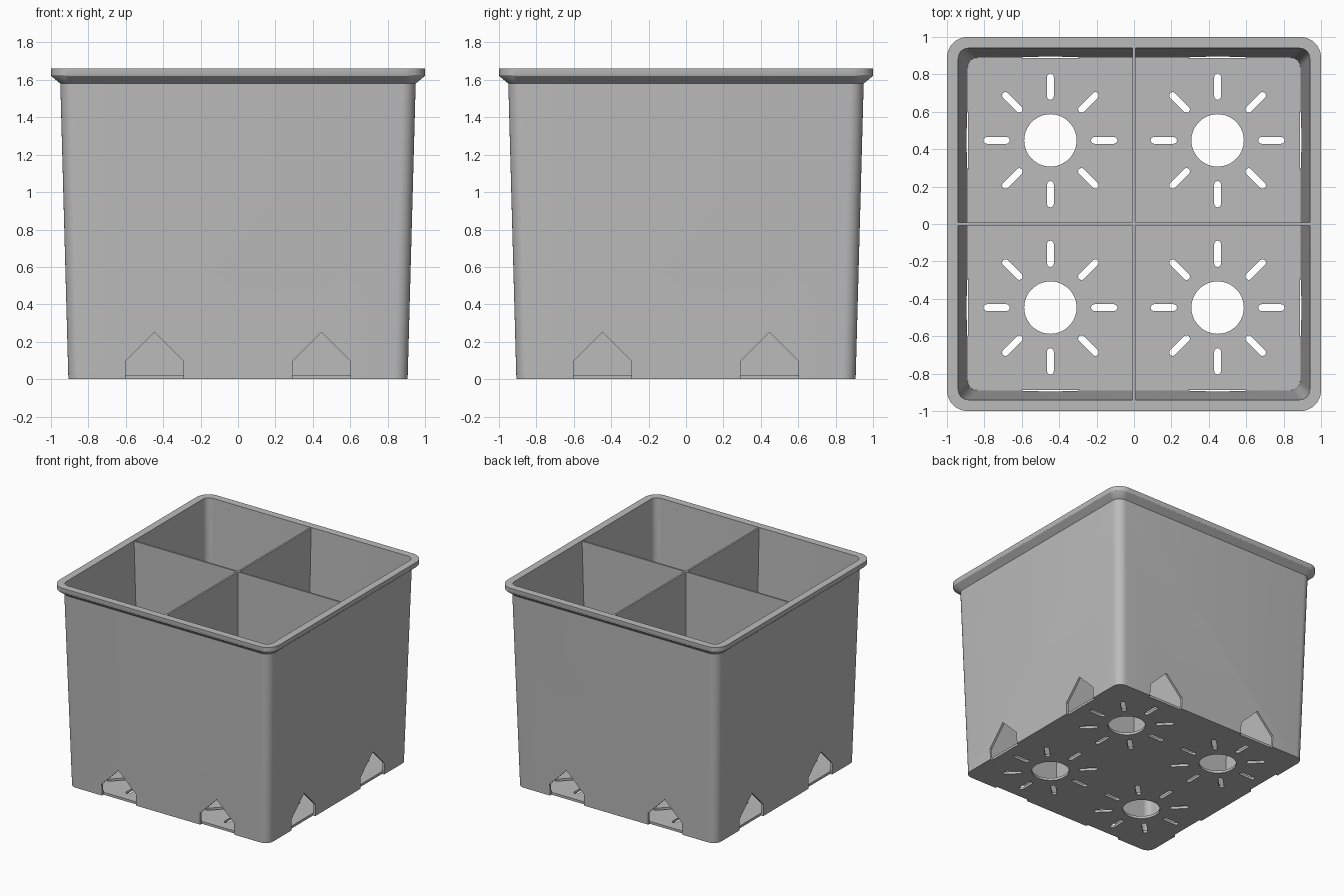
import bpy, bmesh, math
from mathutils import Matrix, Vector

cube = bpy.data.objects.get("Cube")
if cube:
    bpy.data.objects.remove(cube, do_unlink=True)

HEIGHT, FLOOR = 1.66, 0.02
CELL = 0.447          # centre of each compartment

grey = bpy.data.materials.new("grey_plastic")
grey.use_nodes = True
colour = (0.5, 0.5, 0.5, 1)
grey.diffuse_color = colour
grey.node_tree.nodes["Principled BSDF"].inputs["Base Color"].default_value = colour


def make_object(name, bm):
    bmesh.ops.recalc_face_normals(bm, faces=bm.faces)
    mesh = bpy.data.meshes.new(name)
    bm.to_mesh(mesh)
    bm.free()
    mesh.materials.append(grey)
    obj = bpy.data.objects.new(name, mesh)
    bpy.context.collection.objects.link(obj)
    return obj


def rounded_square(half, radius, z, steps=8):
    points = []
    for corner in range(4):
        turn = Matrix.Rotation(corner * math.pi / 2, 3, 'Z')
        for i in range(steps + 1):
            a = math.pi / 2 * i / steps
            c = half - radius
            points.append(turn @ Vector((c + radius * math.cos(a), c + radius * math.sin(a), z)))
    return points


def add_prism(bm, outline, depth):
    """Close an outline into a solid pushed along the depth vector."""
    near = [bm.verts.new(p) for p in outline]
    far = [bm.verts.new(Vector(p) + Vector(depth)) for p in outline]
    bm.faces.new(near)
    bm.faces.new(far[::-1])
    for i in range(len(near)):
        j = (i + 1) % len(near)
        bm.faces.new((near[i], near[j], far[j], far[i]))


# Tapered pot with flared rim and hollow inside: half width, corner radius, height
profile = [(0.907, 0.07, 0), (0.95, 0.075, 1.58), (0.998, 0.11, 1.62), (1.0, 0.11, 1.625),
           (1.0, 0.11, HEIGHT), (0.94, 0.055, HEIGHT), (0.889, 0.05, FLOOR)]
bm = bmesh.new()
rings = [[bm.verts.new(p) for p in rounded_square(*row)] for row in profile]
for low, high in zip(rings, rings[1:]):
    for i in range(len(low)):
        j = (i + 1) % len(low)
        bm.faces.new((low[i], low[j], high[j], high[i]))
bm.faces.new(rings[0])
bm.faces.new(rings[-1])
pot = make_object("pot", bm)

# Drain holes: a round hole ringed by eight slots in each compartment
bm = bmesh.new()
deep = (0, 0, 0.1)
for sx in (-1, 1):
    for sy in (-1, 1):
        centre = Vector((sx * CELL, sy * CELL, -0.04))
        circle = [centre + Vector((0.14 * math.cos(a), 0.14 * math.sin(a), 0))
                  for a in (math.tau * i / 48 for i in range(48))]
        add_prism(bm, circle, deep)
        for k in range(8):
            turn = Matrix.Rotation(k * math.pi / 4, 3, 'Z')
            slot = []
            for end, start in ((0.34, -math.pi / 2), (0.235, math.pi / 2)):
                for i in range(7):
                    a = start + math.pi * i / 6
                    slot.append(centre + turn @ Vector((end + 0.018 * math.cos(a),
                                                        0.018 * math.sin(a), 0)))
            add_prism(bm, slot, deep)
drain_cutter = make_object("drain_cutter", bm)

# House-shaped vents through the foot of each wall
bm = bmesh.new()
house = [(-0.155, -0.05), (0.155, -0.05), (0.155, 0.095), (0, 0.25), (-0.155, 0.095)]
for side in range(4):
    turn = Matrix.Rotation(side * math.pi / 2, 3, 'Z')
    for s in (-1, 1):
        outline = [turn @ Vector((s * CELL + x, -0.888, z)) for x, z in house]
        add_prism(bm, outline, turn @ Vector((0, -0.1, 0)))
vent_cutter = make_object("vent_cutter", bm)

for cutter in (drain_cutter, vent_cutter):
    cutter.hide_render = True
    mod = pot.modifiers.new("cut", 'BOOLEAN')
    mod.operation, mod.solver, mod.object = 'DIFFERENCE', 'EXACT', cutter
    bpy.context.view_layer.objects.active = pot
    bpy.ops.object.modifier_apply(modifier=mod.name)
    bpy.data.objects.remove(cutter, do_unlink=True)

# Crossed divider walls
top = HEIGHT - 0.004
for name, angle in (("divider_across", 0), ("divider_lengthwise", math.pi / 2)):
    turn = Matrix.Rotation(angle, 3, 'Z')
    outline = [(-0.893, FLOOR - 0.005), (0.893, FLOOR - 0.005), (0.943, top), (-0.943, top)]
    bm = bmesh.new()
    add_prism(bm, [turn @ Vector((x, -0.007, z)) for x, z in outline],
              turn @ Vector((0, 0.014, 0)))
    make_object(name, bm)

# Smooth rounded corners, crisp edges
bpy.ops.object.select_all(action='DESELECT')
pot.select_set(True)
bpy.context.view_layer.objects.active = pot
bpy.ops.object.shade_smooth_by_angle(angle=math.radians(25))
